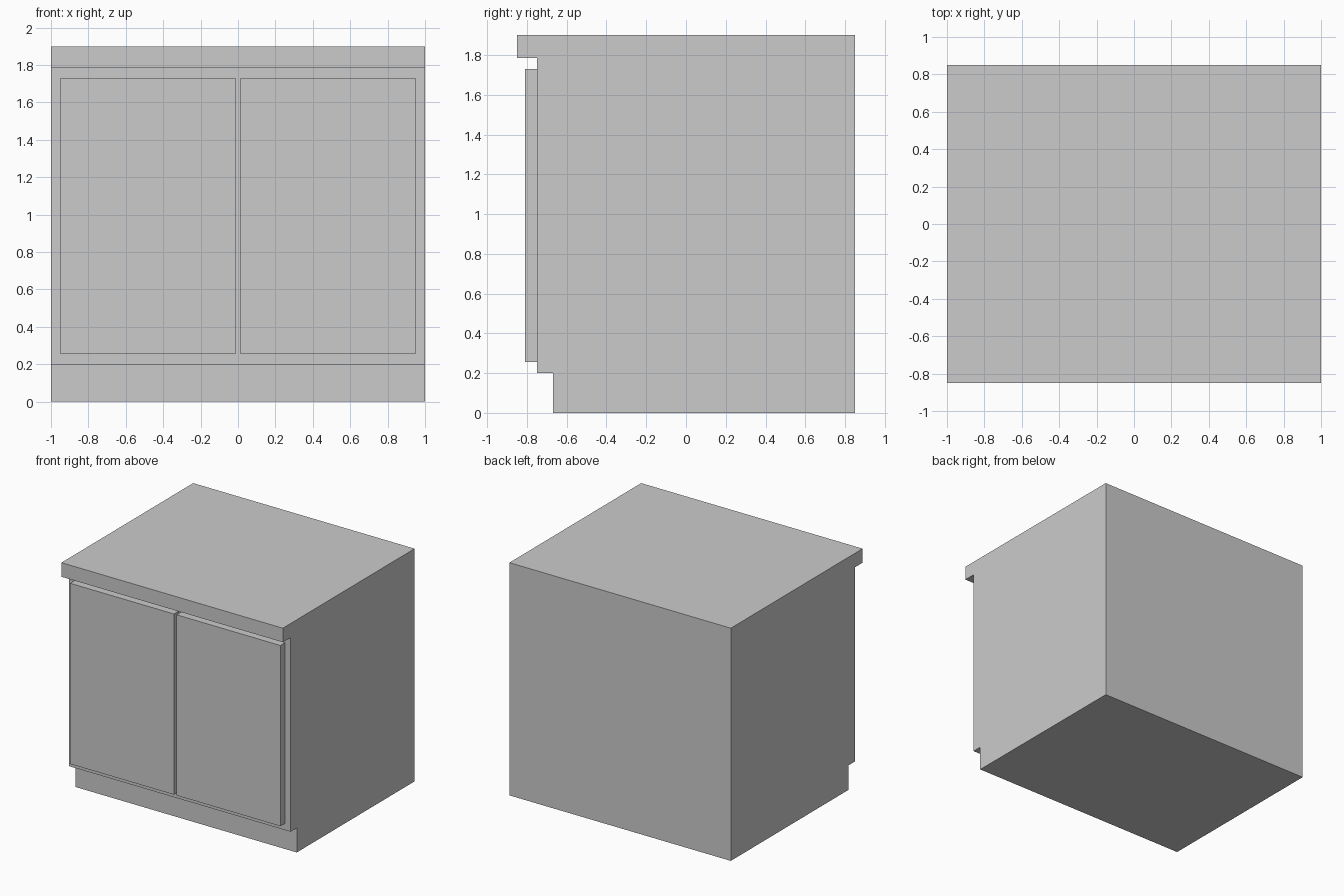
import bpy, bmesh

if "Cube" in bpy.data.objects:
    bpy.data.objects.remove(bpy.data.objects["Cube"])


def extrude_profile(name, profile, x0, x1):
    """Extrude a closed (y, z) profile along x from x0 to x1."""
    bm = bmesh.new()
    face = bm.faces.new([bm.verts.new((x0, y, z)) for y, z in profile])
    ext = bmesh.ops.extrude_face_region(bm, geom=[face])
    verts = [g for g in ext["geom"] if isinstance(g, bmesh.types.BMVert)]
    bmesh.ops.translate(bm, verts=verts, vec=(x1 - x0, 0, 0))
    bmesh.ops.recalc_face_normals(bm, faces=bm.faces)
    mesh = bpy.data.meshes.new(name)
    bm.to_mesh(mesh)
    bm.free()
    obj = bpy.data.objects.new(name, mesh)
    bpy.context.collection.objects.link(obj)
    return obj


# Cabinet body: toe kick, carcass and overhanging countertop in one profile
extrude_profile("cabinet_body", [
    (0.85, 0.0), (0.85, 1.9), (-0.85, 1.9), (-0.85, 1.785),
    (-0.75, 1.785), (-0.75, 0.2), (-0.67, 0.2), (-0.67, 0.0),
], -1.0, 1.0)

# Two slab doors with a narrow gap between them
door = [(-0.75, 0.255), (-0.75, 1.73), (-0.81, 1.73), (-0.81, 0.255)]
for side, x0, x1 in (("left", -0.95, -0.0125), ("right", 0.0125, 0.95)):
    extrude_profile(side + "_door", door, x0, x1)
